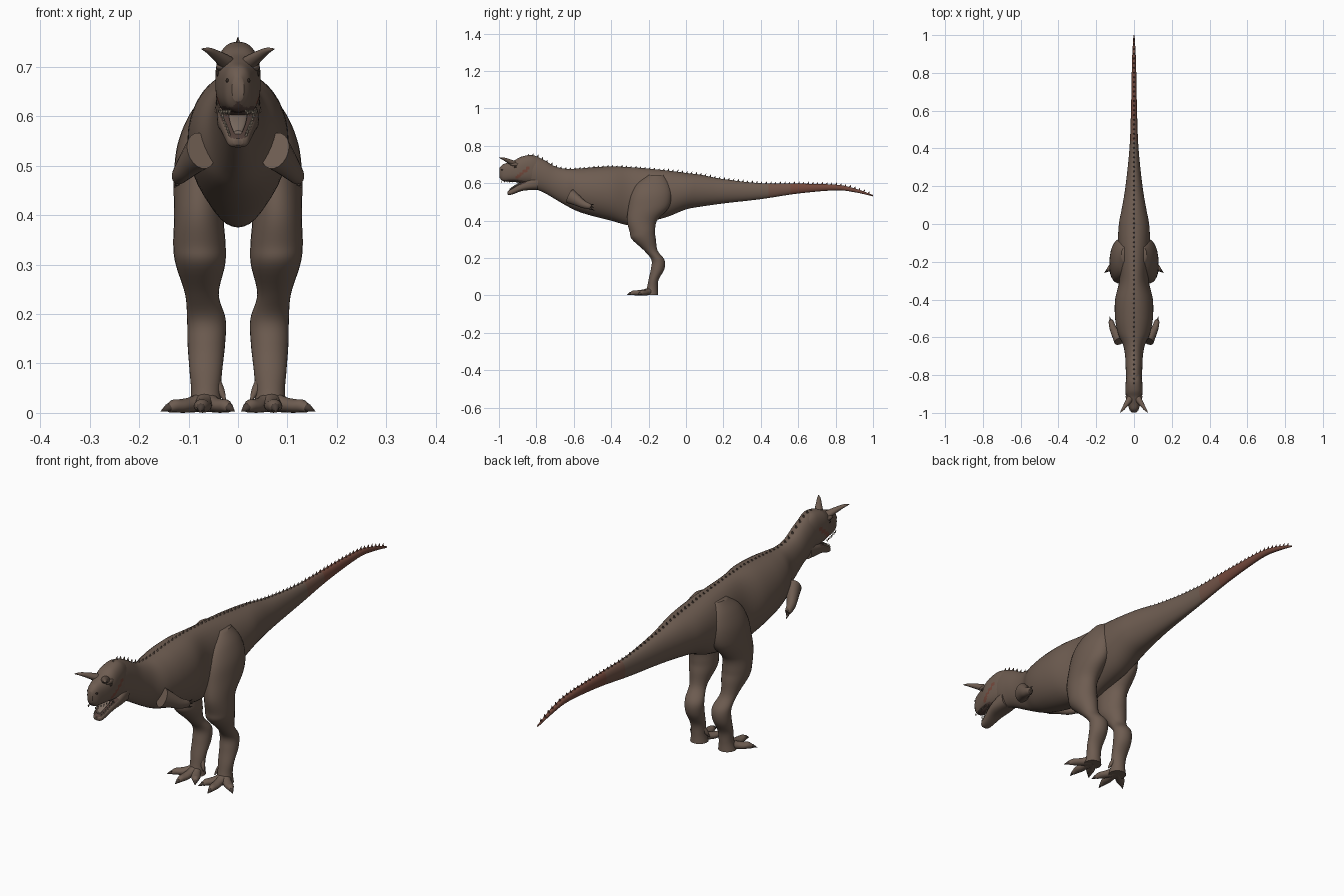
import bpy, bmesh, math
from mathutils import Vector

cube = bpy.data.objects.get("Cube")
if cube:
    bpy.data.objects.remove(cube, do_unlink=True)


def material(name, rgb):
    mat = bpy.data.materials.new(name)
    mat.use_nodes = True
    colour = (*rgb, 1)
    mat.diffuse_color = colour
    mat.node_tree.nodes["Principled BSDF"].inputs["Base Color"].default_value = colour
    return mat


SKIN = material("brown skin", (.155, .108, .082))
BLEND = material("reddish brown skin", (.165, .087, .063))
RED = material("rust red skin", (.175, .066, .045))
CLAW = material("dark claw", (.07, .05, .04))
MOUTH = material("mouth lining", (.09, .055, .045))
TONGUE = material("tongue", (.2, .15, .12))
BONE = material("dull bone", (.3, .25, .19))
EYE = material("dark eye", (.03, .02, .015))


def finish(name, bm, mats, rule=None, angle=50):
    """Turn a bmesh into a smooth object, colouring faces by a rule."""
    bmesh.ops.recalc_face_normals(bm, faces=bm.faces)
    for face in bm.faces:
        face.smooth = True
        if rule:
            face.material_index = rule(face.calc_center_median(), face.normal)
    mesh = bpy.data.meshes.new(name)
    bm.to_mesh(mesh)
    bm.free()
    mesh.set_sharp_from_angle(angle=math.radians(angle))
    for mat in mats:
        mesh.materials.append(mat)
    obj = bpy.data.objects.new(name, mesh)
    bpy.context.collection.objects.link(obj)
    return obj


def refine(rows, steps):
    """Smooth a table of stations with a Catmull-Rom spline."""
    out = []
    last = len(rows) - 1
    for i in range(last):
        quad = [rows[max(0, min(last, i + k))] for k in (-1, 0, 1, 2)]
        for s in range(steps):
            t = s / steps
            out.append([b + .5 * t * (c - a + t * (2*a - 5*b + 4*c - d + t * (3*(b - c) + d - a)))
                        for a, b, c, d in zip(*quad)])
    return out + [list(rows[-1])]


def tube(name, rows, mats, direction=None, ref=(0, 0, 1), steps=5, sides=28,
         power=1, rule=None):
    """Loft rows of (x, y, z, side radius, other radius)."""
    rows = refine(rows, steps)
    d = Vector(direction or [b - a for a, b in zip(rows[0][:3], rows[-1][:3])]).normalized()
    across = Vector(ref).cross(d).normalized()
    other = d.cross(across)
    bm = bmesh.new()
    rings = []
    for x, y, z, ra, rb in rows:
        ring = []
        for k in range(sides):
            c, s = (f(math.tau * k / sides) for f in (math.cos, math.sin))
            c, s = (math.copysign(abs(v) ** power, v) for v in (c, s))
            ring.append(bm.verts.new(Vector((x, y, z)) + across * c * ra + other * s * rb))
        rings.append(ring)
    for a, b in zip(rings, rings[1:]):
        for k in range(sides):
            n = (k + 1) % sides
            bm.faces.new((a[k], a[n], b[n], b[k]))
    bm.faces.new(rings[0])
    bm.faces.new(rings[-1])
    return finish(name, bm, mats, rule)


def cone(bm, base, tip, radius, sides=5):
    """Add one pointed spike to a bmesh."""
    base, tip = Vector(base), Vector(tip)
    turn = (tip - base).to_track_quat('Z', 'Y')
    ring = [bm.verts.new(base + turn @ Vector((math.cos(a) * radius, math.sin(a) * radius, 0)))
            for a in (math.tau * k / sides for k in range(sides))]
    peak = bm.verts.new(tip)
    for k in range(sides):
        bm.faces.new((ring[k], ring[(k + 1) % sides], peak))
    bm.faces.new(ring)


def upright(profile):
    """Turn (y, top, bottom, half width) stations into tube rows."""
    return [(0, y, (t + b) / 2, w, (t - b) / 2) for y, t, b, w in profile]


def tail_colour(c, n):
    return 0 if c.y < .43 else 1 if c.y < .55 else 2


# Body from tail tip to neck
BODY = [(1, .537, .53, .003), (.9, .573, .552, .009), (.8, .592, .562, .012),
        (.6, .598, .545, .016), (.4, .6, .515, .024), (.2, .622, .492, .045),
        (.08, .645, .475, .065), (0, .655, .46, .08), (-.1, .668, .42, .085),
        (-.2, .678, .395, .08), (-.3, .686, .375, .078), (-.4, .69, .4, .1),
        (-.5, .685, .425, .1), (-.58, .678, .45, .085), (-.64, .677, .48, .058),
        (-.7, .69, .515, .047), (-.76, .725, .55, .044), (-.82, .75, .575, .042),
        (-.87, .74, .605, .034)]
tube("body", upright(BODY), [SKIN, BLEND, RED], (0, -1, 0), sides=40, rule=tail_colour)


# Skull with cheek streak and dark palate
def skull_colour(c, n):
    if n.z < -.6 and c.y < -.86:
        return 2
    t = max(0, min(1, (c.y + .9) / .055))
    near = math.hypot(c.y + .9 - .055 * t, c.z - .632 - .05 * t) < .01
    return 1 if near and abs(c.x) > .02 else 0


SKULL = [(-.79, .735, .6, .036), (-.83, .75, .598, .043), (-.88, .742, .6, .046),
         (-.915, .724, .606, .042), (-.95, .711, .608, .034), (-.98, .7, .612, .025),
         (-.998, .68, .63, .012)]
tube("skull", upright(SKULL), [SKIN, RED, MOUTH], (0, -1, 0), steps=8, sides=48,
     power=.8, rule=skull_colour)

# Open lower jaw and tongue
JAW = [(-.79, .64, .565, .04), (-.84, .62, .563, .042), (-.88, .602, .558, .036),
       (-.92, .578, .543, .027), (-.945, .562, .537, .021), (-.955, .555, .542, .01)]
tube("lower_jaw", upright(JAW), [SKIN, MOUTH], (0, -1, 0), power=.75,
     rule=lambda c, n: 1 if n.z > .6 and c.y < -.86 else 0)
tube("tongue", [(0, -.86, .613, .02, .006), (0, -.91, .587, .016, .006),
                (0, -.942, .567, .008, .004)], [TONGUE], (0, -1, 0))

# Small teeth along both jaws
bm = bmesh.new()
for side in (-1, 1):
    for i in range(7):
        t = i / 6
        y = -.9 - .085 * t
        cone(bm, (side * (.037 - .02 * t), y, .613), (side * (.036 - .02 * t), y, .6), .003)
        y = -.885 - .06 * t
        z = .597 - .037 * t
        cone(bm, (side * (.032 - .015 * t), y, z), (side * (.032 - .015 * t), y, z + .012), .003)
finish("teeth", bm, [BONE])

# Row of scutes from head to tail tip
path = refine(BODY, 5)
bm = bmesh.new()
count = 74
for i in range(count):
    y = .975 - 1.82 * i / (count - 1)
    for a, b in zip(path, path[1:]):
        if b[0] <= y <= a[0]:
            f = (a[0] - y) / (a[0] - b[0])
            z = a[1] + f * (b[1] - a[1])
    size = .008 if -.65 < y < -.1 else .012
    cone(bm, (0, y, z - .004), (0, y + .006, z + size), .006)
finish("back_scutes", bm, [SKIN, BLEND, RED], tail_colour, 20)


def ball(name, centre, scale, mat):
    bm = bmesh.new()
    bmesh.ops.create_uvsphere(bm, u_segments=16, v_segments=10, radius=1)
    bmesh.ops.scale(bm, vec=scale, verts=bm.verts)
    bmesh.ops.translate(bm, vec=centre, verts=bm.verts)
    finish(name, bm, [mat])


LEG = [(.042, -.16, .645, .025, .04), (.058, -.175, .6, .042, .085),
       (.07, -.185, .54, .053, .108), (.076, -.2, .47, .054, .108),
       (.079, -.235, .4, .05, .08), (.078, -.233, .34, .053, .068),
       (.076, -.225, .3, .05, .064), (.073, -.188, .24, .034, .036),
       (.064, -.15, .19, .039, .035), (.064, -.152, .14, .038, .036),
       (.065, -.173, .085, .033, .027), (.065, -.18, .04, .03, .029),
       (.066, -.185, .003, .036, .036)]
TOES = {"inner": (.018, -.262), "middle": (.075, -.295), "outer": (.14, -.245)}

for side, label in ((1, "left"), (-1, "right")):
    def flip(rows):
        return [(side * r[0], *r[1:]) for r in rows]

    # Leg and foot
    tube(label + "_leg", flip(LEG), [SKIN], (0, 0, -1), (0, 1, 0))
    claws = bmesh.new()
    for toe, (tx, ty) in TOES.items():
        sx, sy = .066, -.185
        along = [(0, .024, .026, .022), (.35, .017, .018, .016), (.65, .014, .018, .014),
                 (.85, .014, .014, .013), (1, .01, .008, .009)]
        tube(label + "_" + toe + "_toe",
             flip([(sx + (tx - sx) * t, sy + (ty - sy) * t, z, w, h) for t, z, w, h in along]),
             [SKIN], sides=16)
        reach = Vector((tx - sx, ty - sy, 0)).normalized() * .022
        cone(claws, (side * tx, ty, .011), (side * (tx + reach.x), ty + reach.y, .003), .009, 8)
    # Raised inner toe
    tube(label + "_dewclaw", flip([(.045, -.18, .06, .012, .012), (.034, -.187, .042, .008, .008),
                                   (.026, -.195, .025, .002, .002)]), [SKIN], sides=12)

    # Small arm with fingers
    tube(label + "_arm", flip([(.075, -.62, .53, .03, .04), (.093, -.585, .51, .025, .03),
                               (.112, -.55, .488, .018, .021), (.121, -.52, .477, .014, .016),
                               (.125, -.508, .472, .007, .01)]), [SKIN], sides=18)
    for dz in (-.01, 0, .01):
        cone(claws, (side * .122, -.515, .475 + dz), (side * .13, -.488, .47 + dz * 1.6), .006, 8)
    finish(label + "_claws", claws, [CLAW])

    # Horn, brow, eye and nostril
    tube(label + "_horn", flip([(.012, -.91, .698, .02, .018), (.028, -.935, .712, .016, .014),
                                (.045, -.96, .724, .011, .01), (.06, -.982, .733, .007, .006),
                                (.073, -.998, .736, .001, .001)]), [SKIN], sides=16)
    ball(label + "_brow", (side * .034, -.915, .7), (.01, .025, .009), SKIN)
    ball(label + "_eye", (side * .037, -.912, .686), (.007, .009, .008), EYE)
    ball(label + "_nostril", (side * .02, -.982, .672), (.005, .006, .005), EYE)
